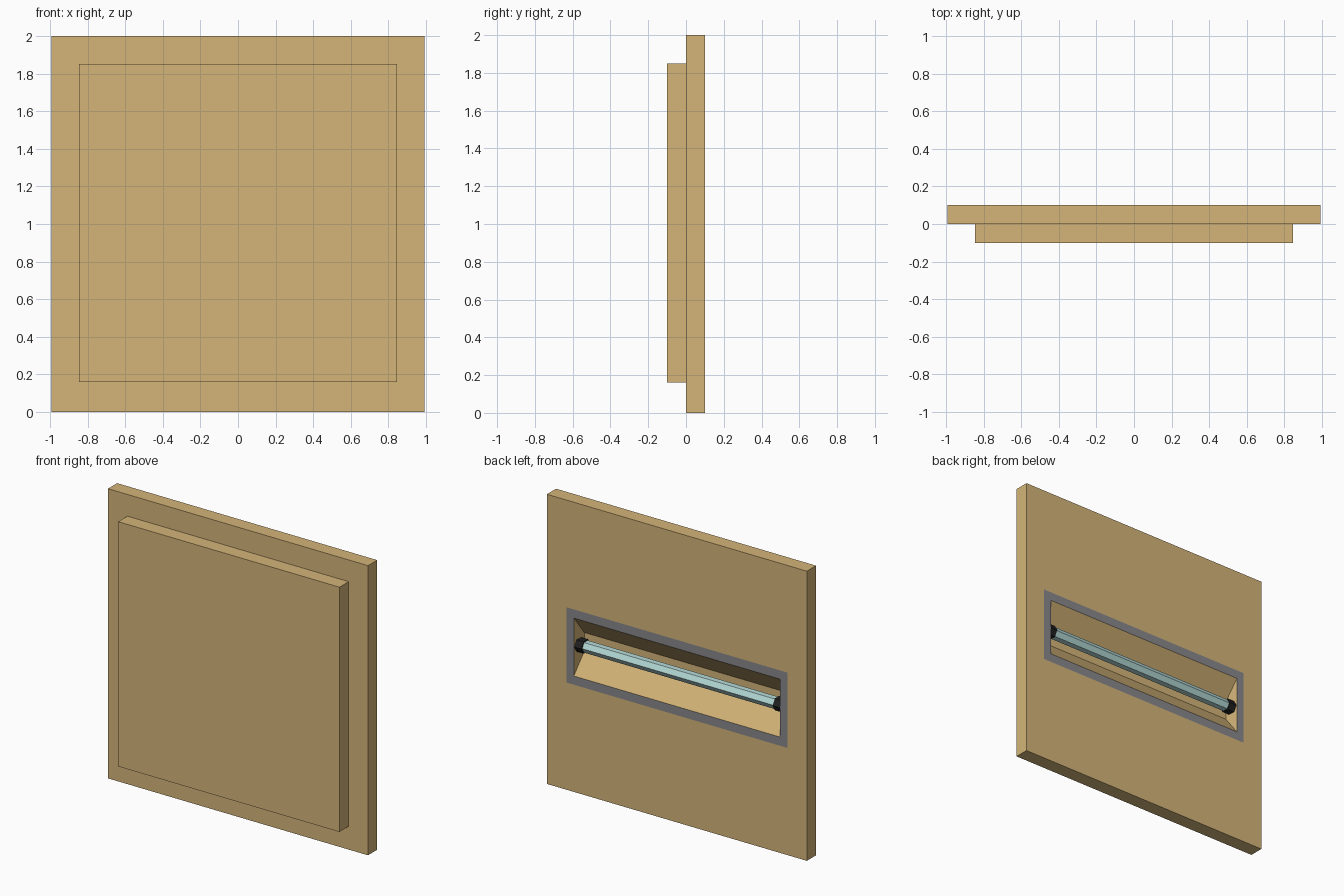
import bpy, bmesh, math
from mathutils import Matrix

if "Cube" in bpy.data.objects:
    bpy.data.objects.remove(bpy.data.objects["Cube"])


def material(name, rgb):
    m = bpy.data.materials.new(name)
    m.diffuse_color = (*rgb, 1)
    m.use_nodes = True
    m.node_tree.nodes["Principled BSDF"].inputs["Base Color"].default_value = m.diffuse_color
    return m


TAN = material("tan", (0.66, 0.46, 0.19))
TRIM = material("trim_grey", (0.25, 0.25, 0.27))
GLASS = material("tube_glass", (0.47, 0.72, 0.70))
BLACK = material("cap_black", (0.015, 0.015, 0.015))


def finish(name, bm, mat):
    mesh = bpy.data.meshes.new(name)
    bm.to_mesh(mesh)
    bm.free()
    mesh.materials.append(mat)
    obj = bpy.data.objects.new(name, mesh)
    bpy.context.collection.objects.link(obj)


def loft(name, rects, mat, cap_start=False, cap_end=False):
    """Join rectangles (half width, low z, high z, y), from front to back."""
    bm = bmesh.new()
    loops = [[bm.verts.new((x, y, z)) for x, z in ((-w, lo), (w, lo), (w, hi), (-w, hi))]
             for w, lo, hi, y in rects]
    for a, b in zip(loops, loops[1:]):
        for i in range(4):
            j = (i + 1) % 4
            bm.faces.new((a[j], a[i], b[i], b[j]))
    if cap_start:
        bm.faces.new(loops[0])
    if cap_end:
        bm.faces.new(loops[-1][::-1])
    finish(name, bm, mat)


def hex_bar(name, x0, x1, radius, mat):
    """Six-sided bar along x with flat top and bottom."""
    bm = bmesh.new()
    bmesh.ops.create_cone(bm, cap_ends=True, segments=6, radius1=radius,
                          radius2=radius, depth=abs(x1 - x0))
    # put a corner toward +y, then lay the bar along x
    y_corner = max(v.co.y for v in bm.verts) > radius * 0.99
    turn = Matrix.Rotation(0 if y_corner else math.radians(30), 4, 'Z')
    bm.transform(Matrix.Translation(((x0 + x1) / 2, 0.05, 1.0))
                 @ Matrix.Rotation(math.radians(90), 4, 'Y') @ turn)
    finish(name, bm, mat)


W = 0.993
front = (0.845, 0.16, 1.85)
trim = (0.844, 0.74, 1.26)
hole = (0.787, 0.80, 1.20)
floor = (0.777, 0.935, 1.065)

# raised plate on the front
loft("front_plate", [(*front, -0.1), (*front, 0)], TAN, cap_start=True)
# large panel, open where the light recess sits
loft("back_panel", [(*front, 0), (W, 0, 2, 0), (W, 0, 2, 0.1), (*trim, 0.1)], TAN)
# flush grey border around the recess
loft("recess_trim", [(*trim, 0.1), (*hole, 0.1)], TRIM)
# sloped reflector walls and floor
loft("recess_reflector", [(*hole, 0.1), (*floor, 0)], TAN, cap_end=True)

# light tube with an end cap on each side
hex_bar("light_tube", -0.735, 0.735, 0.04, GLASS)
for side, s in (("left", -1), ("right", 1)):
    hex_bar("tube_cap_" + side, s * 0.73, s * 0.785, 0.047, BLACK)
